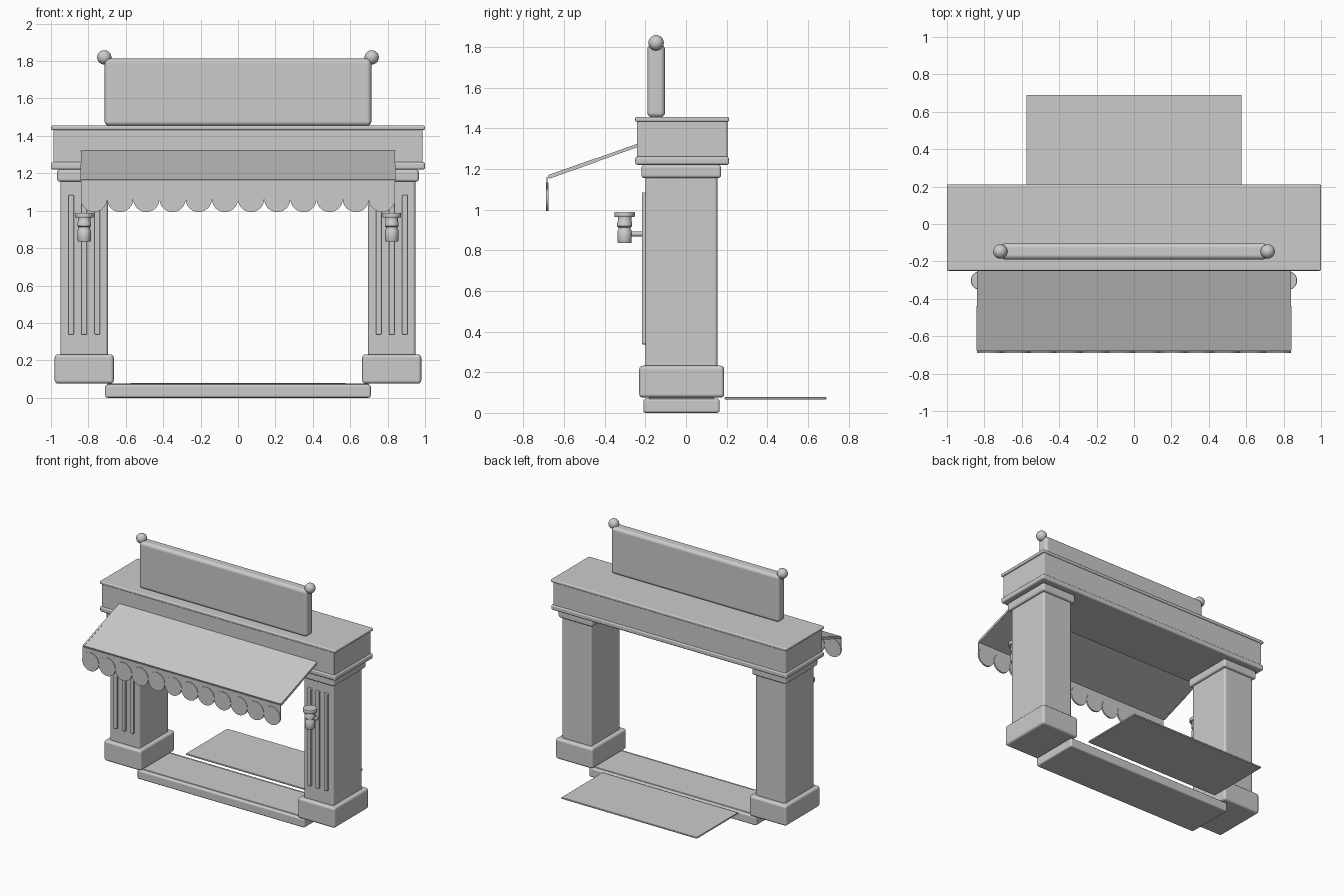
import bpy, bmesh, math
from mathutils import Vector

old = bpy.data.objects.get("Cube")
if old:
    bpy.data.objects.remove(old)

stone = bpy.data.materials.new("plain_grey")
stone.use_nodes = True
stone.diffuse_color = (0.6, 0.6, 0.6, 1)
stone.node_tree.nodes["Principled BSDF"].inputs["Base Color"].default_value = (0.6, 0.6, 0.6, 1)


def finish(obj, name):
    obj.name = name
    obj.data.materials.append(stone)
    bpy.ops.object.shade_smooth_by_angle(angle=math.radians(40))
    return obj


def box(name, x, y, z, bevel=0.0, segments=3):
    """Box from (low, high) ranges, with rounded edges."""
    bpy.ops.mesh.primitive_cube_add(size=1)
    obj = bpy.context.object
    lows, highs = Vector((x[0], y[0], z[0])), Vector((x[1], y[1], z[1]))
    for v in obj.data.vertices:
        v.co = v.co * (highs - lows) + (lows + highs) / 2
    finish(obj, name)
    if bevel:
        mod = obj.modifiers.new("rounding", 'BEVEL')
        mod.width, mod.segments = bevel, segments
        mod.harden_normals = True
    return obj


def around(c, half):
    return (c - half, c + half)


def rod(name, location, radius, depth, along_y=False, sides=32):
    bpy.ops.mesh.primitive_cylinder_add(vertices=sides, radius=radius, depth=depth, location=location,
                                        rotation=(math.pi / 2 if along_y else 0, 0, 0))
    return finish(bpy.context.object, name)


def lathe(name, location, profile, sides=32):
    """Turned solid from (radius, height) points."""
    bm = bmesh.new()
    rings = []
    for r, h in profile:
        turns = [2 * math.pi * i / sides for i in range(sides)]
        rings.append([bm.verts.new((r * math.cos(a), r * math.sin(a), h)) for a in turns])
    for low, high in zip(rings, rings[1:]):
        for i in range(sides):
            j = (i + 1) % sides
            bm.faces.new((low[i], low[j], high[j], high[i]))
    bm.faces.new(rings[0][::-1])
    bm.faces.new(rings[-1])
    mesh = bpy.data.meshes.new(name)
    bm.to_mesh(mesh)
    bm.free()
    obj = bpy.data.objects.new(name, mesh)
    bpy.context.collection.objects.link(obj)
    bpy.ops.object.select_all(action='DESELECT')
    bpy.context.view_layer.objects.active = obj
    obj.select_set(True)
    obj.location = location
    return finish(obj, name)


# Threshold step and the floor mat behind it
box("threshold", (-0.71, 0.71), (-0.21, 0.165), (0.0, 0.07), 0.012)
box("threshold_top", (-0.7, 0.7), (-0.185, 0.14), (0.06, 0.075), 0.004)
box("floor_mat", (-0.575, 0.575), (0.19, 0.69), (0.066, 0.078), 0.003)

# Pillars with plinth, capital, raised flutes and a wall lamp
for side, s in (("left", 1), ("right", -1)):
    cx = 0.822 * s
    box(side + "_plinth", around(cx, 0.158), (-0.23, 0.188), (0.075, 0.232), 0.018)
    box(side + "_pillar", around(cx, 0.127), (-0.2, 0.155), (0.22, 1.17), 0.016)
    box(side + "_capital", around(cx, 0.145), (-0.22, 0.173), (1.155, 1.22), 0.015)
    for i in (-1, 0, 1):
        box(f"{side}_flute_{i + 2}", around(cx + 0.07 * i, 0.015), (-0.217, -0.19), (0.337, 1.085), 0.006)
    lathe(side + "_lamp", (cx, -0.302, 0.836),
          [(0.033, 0), (0.035, 0.003), (0.035, 0.06), (0.03, 0.066), (0.03, 0.076), (0.037, 0.082),
           (0.037, 0.1), (0.033, 0.106), (0.033, 0.127), (0.048, 0.127), (0.05, 0.13),
           (0.05, 0.15), (0.048, 0.153)])
    rod(side + "_lamp_arm", (cx, -0.24, 0.88), 0.012, 0.1, along_y=True, sides=16)

# Entablature: lower moulding, beam and cornice
box("beam_moulding", (-1, 1), (-0.25, 0.212), (1.22, 1.26), 0.012)
box("beam", (-0.987, 0.987), (-0.241, 0.203), (1.235, 1.44), 0.006)
box("beam_cornice", (-1, 1), (-0.25, 0.212), (1.432, 1.455), 0.008)

# Sign board with ball finials
box("sign_board", (-0.713, 0.713), (-0.19, -0.103), (1.453, 1.813), 0.025, 4)
for side, s in (("left", 1), ("right", -1)):
    bpy.ops.mesh.primitive_uv_sphere_add(segments=32, ring_count=16, radius=0.038,
                                         location=(0.715 * s, -0.147, 1.82))
    finish(bpy.context.object, side + "_finial")

# Sloping awning with side battens
back, front = Vector((0, -0.225, 1.32)), Vector((0, -0.677, 1.16))
slope = math.atan2(back.z - front.z, back.y - front.y)
length = (back - front).length
awning = box("awning", (-0.84, 0.84), around(0, length / 2), around(0, 0.008))
battens = [box(side + "_awning_batten", around(0.834 * s, 0.007), (-length / 2 + 0.004, 0.01), around(0, 0.0095))
           for side, s in (("left", 1), ("right", -1))]
for obj in [awning] + battens:
    obj.location = (back + front) / 2
    obj.rotation_euler.x = slope

# Scalloped valance hanging from the front edge
box("valance", (-0.84, 0.84), around(-0.683, 0.002), (1.06, 1.16))
for i in range(12):
    rod(f"scallop_{i + 1}", (-0.77 + 0.14 * i, -0.683, 1.063), 0.07, 0.012, along_y=True)
